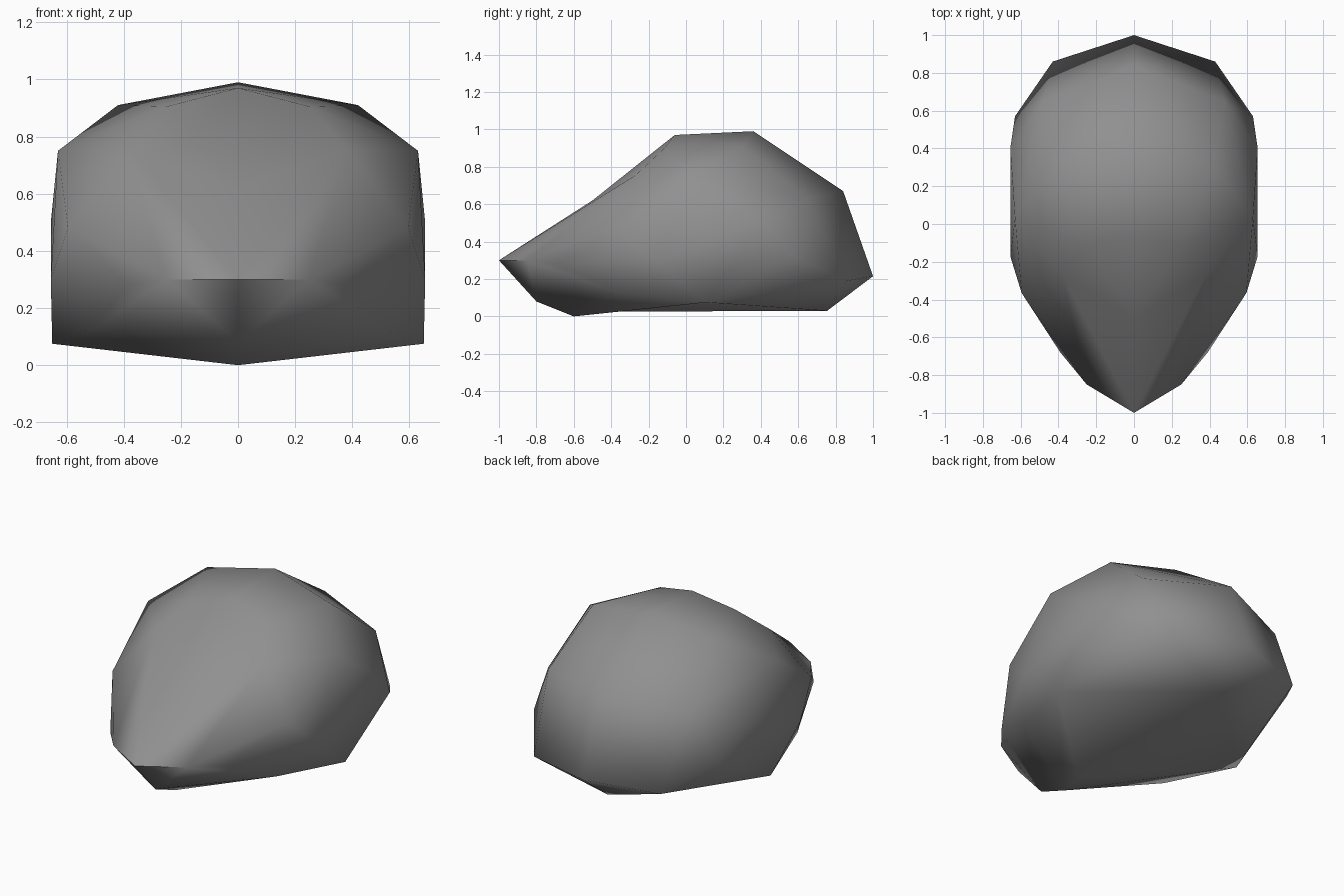
import bpy, bmesh, math

if "Cube" in bpy.data.objects:
    bpy.data.objects.remove(bpy.data.objects["Cube"])

# Corners on the centre line, from nose over the back to the belly
CENTRE = [(0, -1, .3), (0, -.06, .97), (0, .36, .99), (0, .84, .67),
          (0, 1, .215), (0, .755, .03), (0, -.6, 0), (0, -.8, .08)]
# Corners on the right side, mirrored to the left
SIDE = [(.25, -.11, .905), (.42, .3, .91),                             # crown
        (.38, -.27, .755), (.63, .03, .75), (.48, .647, .63),          # shoulder
        (.595, -.365, .48), (.655, .4, .5),                            # flank
        (.25, -.85, .3), (.39, -.68, .28), (.655, -.17, .3),           # widest line
        (.63, .57, .32), (.43, .86, .19),
        (.51, -.35, .125), (.65, .11, .075)]                           # lower rim
# Slightly hollow centre corners: y, height while wrapping, final height
HOLLOW = [(-.5, .69, .62), (-.48, -.004, .025)]

bm = bmesh.new()
for x, y, z in CENTRE:
    bm.verts.new((x, y, z))
for x, y, z in SIDE:
    for side in (1, -1):
        bm.verts.new((side * x, y, z))
hollow = [(bm.verts.new((0, y, wrap)), end) for y, wrap, end in HOLLOW]

# Wrap a faceted skin round the corners, then press the hollow ones in
bmesh.ops.convex_hull(bm, input=bm.verts[:])
for vert, end in hollow:
    vert.co.z = end
bmesh.ops.delete(bm, geom=[v for v in bm.verts if not v.link_faces], context='VERTS')
bmesh.ops.recalc_face_normals(bm, faces=bm.faces[:])

mesh = bpy.data.meshes.new("shell")
bm.to_mesh(mesh)
bm.free()
shell = bpy.data.objects.new("shell", mesh)
bpy.context.collection.objects.link(shell)

# Plain grey
grey = bpy.data.materials.new("mid grey")
grey.diffuse_color = (.28, .28, .28, 1)
grey.use_nodes = True
grey.node_tree.nodes["Principled BSDF"].inputs["Base Color"].default_value = grey.diffuse_color
mesh.materials.append(grey)

bpy.context.view_layer.objects.active = shell
shell.select_set(True)
bpy.ops.object.shade_smooth_by_angle(angle=math.radians(80))
